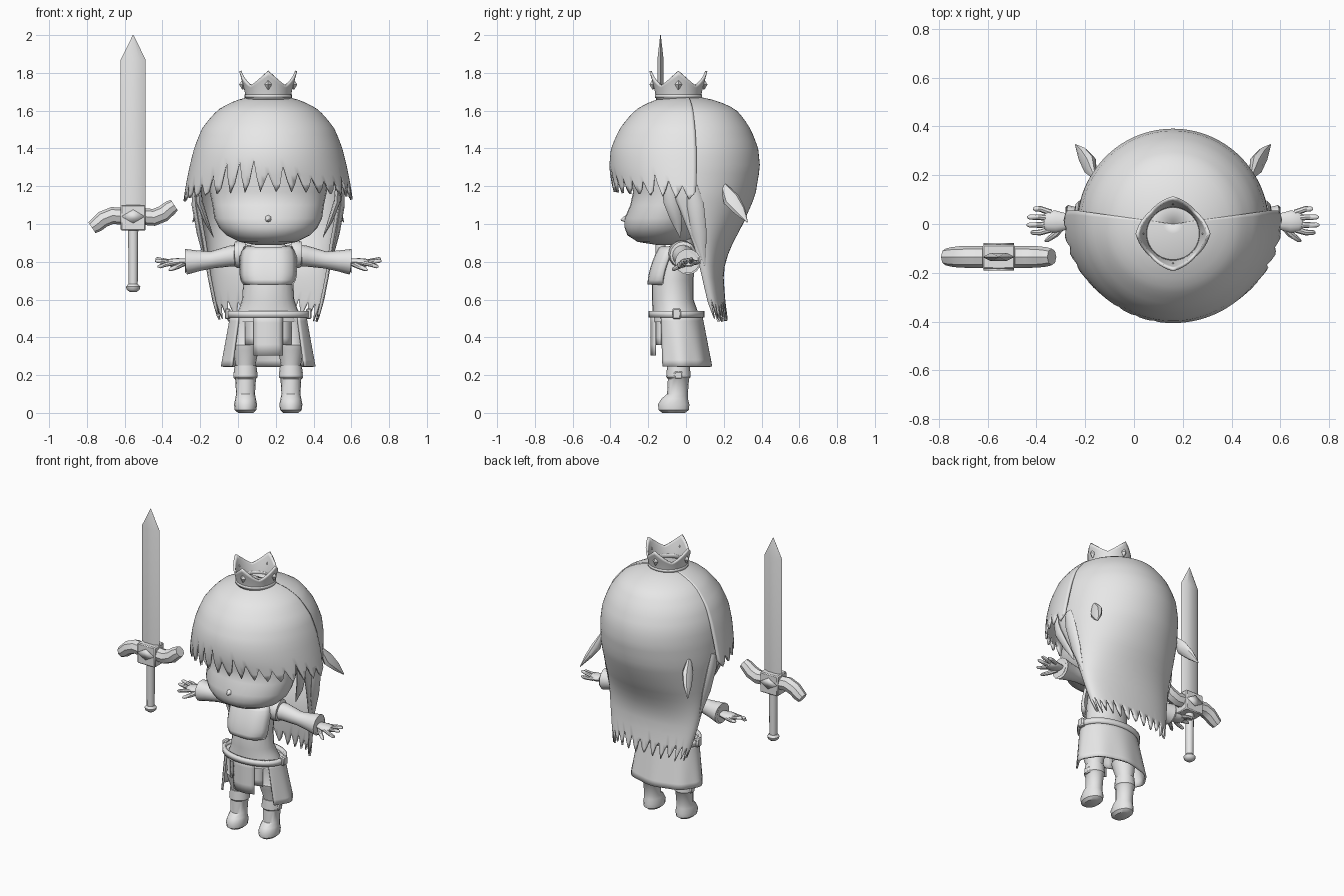
import bpy, bmesh, math, random
from mathutils import Vector

if "Cube" in bpy.data.objects:
    bpy.data.objects.remove(bpy.data.objects["Cube"])

random.seed(4)
grey = bpy.data.materials.new("plain_grey")
grey.diffuse_color = (0.8, 0.8, 0.8, 1)
grey.use_nodes = True
grey.node_tree.nodes["Principled BSDF"].inputs["Base Color"].default_value = grey.diffuse_color
BODY = (0.16, 0, 0)
SWORD = (-0.555, -0.135, 0)
TAU = math.tau


def finish(name, bm, loc, thick=0):
    bmesh.ops.remove_doubles(bm, verts=bm.verts, dist=0.0004)
    bmesh.ops.dissolve_degenerate(bm, edges=bm.edges, dist=0.0001)
    bmesh.ops.recalc_face_normals(bm, faces=bm.faces)
    me = bpy.data.meshes.new(name)
    bm.to_mesh(me)
    bm.free()
    me.materials.append(grey)
    ob = bpy.data.objects.new(name, me)
    ob.location = loc
    bpy.context.collection.objects.link(ob)
    if thick:
        m = ob.modifiers.new("thickness", 'SOLIDIFY')
        m.thickness, m.offset = thick, 0
    return ob


def skin(name, rings, loc):
    """Closed skin over a list of equal rings."""
    bm = bmesh.new()
    vs = [[bm.verts.new(p) for p in r] for r in rings]
    n = len(vs[0])
    for a, b in zip(vs, vs[1:]):
        for i in range(n):
            bm.faces.new((a[i], a[(i + 1) % n], b[(i + 1) % n], b[i]))
    bm.faces.new(vs[0])
    bm.faces.new(vs[-1])
    return finish(name, bm, loc)


def loft(name, rows, n=24, x=0, loc=BODY, power=1):
    """Stack of ellipses: rows of z, centre y, x radius, y radius."""
    sq = lambda t: math.copysign(abs(t) ** power, t)
    return skin(name, [[(x + rx * sq(math.cos(TAU * i / n)), cy + ry * sq(math.sin(TAU * i / n)), z)
                        for i in range(n)] for z, cy, rx, ry in rows], loc)


def tube(name, pts, n=10, flat=1, loc=BODY, s=1):
    """Tapered tube through points of x, y, z, radius."""
    c = [Vector((p[0] * s, p[1], p[2])) for p in pts]
    rings = []
    for k, p in enumerate(pts):
        d = (c[min(k + 1, len(c) - 1)] - c[max(k - 1, 0)]).normalized()
        a = d.cross(Vector((0, 1, 0))).normalized()
        b = a.cross(d)
        rings.append([c[k] + p[3] * (a * flat * math.cos(TAU * i / n) + b * math.sin(TAU * i / n))
                      for i in range(n)])
    return skin(name, rings, loc)


def sheet(name, fn, nu, nv, thick, loc=BODY):
    """Thickened surface from a function of column and height."""
    bm = bmesh.new()
    g = [[bm.verts.new(fn(u / nu, v / nv)) for v in range(nv + 1)] for u in range(nu + 1)]
    for u in range(nu):
        for v in range(nv):
            bm.faces.new((g[u][v], g[u + 1][v], g[u + 1][v + 1], g[u][v + 1]))
    return finish(name, bm, loc, thick)


def box(name, at, size, loc=BODY):
    bm = bmesh.new()
    bmesh.ops.create_cube(bm, size=1)
    bmesh.ops.scale(bm, vec=size, verts=bm.verts)
    bmesh.ops.translate(bm, vec=at, verts=bm.verts)
    bmesh.ops.bevel(bm, geom=bm.edges[:], offset=0.006, segments=1, affect='EDGES')
    return finish(name, bm, loc)


def hair(name, table, a0, a1, edge, cols, rows):
    """Half shell of hair following a z / centre / radius table, with a cut lower edge."""
    top, low = table[0][0], table[-1][0]

    def fn(u, v):
        z = top - (top - low) * v * v if low > 1 else top - (top - low) * v ** 1.6
        z = max(z, edge[round(u * cols)])
        t = math.sqrt(max(top - z, 0))
        for p, q in zip(table, table[1:]):
            tp, tq = math.sqrt(top - p[0]), math.sqrt(top - q[0])
            if t <= tq + 1e-6:
                f = (t - tp) / (tq - tp)
                cy, rx, ry = [p[k] + (q[k] - p[k]) * f for k in (1, 2, 3)]
                break
        a = math.radians(a0 + (a1 - a0) * u)
        return (rx * math.cos(a), cy + ry * math.sin(a), z)
    return sheet(name, fn, cols, rows, 0.014)


# Fringe: front half of the hair with pointed locks
edge = []
for i in range(73):
    if i % 4 == 0:
        mid = math.sin(math.pi * i / 72)
        notch, tip = 0.05 + mid * random.uniform(0.02, 0.15), 1.12 + 0.05 * mid
    edge.append(tip + notch * (1, 0.45, 0, 0.3)[i % 4])
hair("fringe", [(1.675, 0, 0, 0), (1.65, 0, .16, .16), (1.6, 0, .26, .26), (1.5, 0, .345, .345),
                (1.4, 0, .385, .39), (1.3, 0, .41, .4), (1.2, 0, .43, .385), (1.1, 0, .445, .36)],
     -188, 8, edge, 72, 20)

# Long back hair with a ragged hem
edge = [0.48 + (0.1, 0.04, 0, 0.05)[i % 4] + 0.03 * random.random() for i in range(61)]
hair("back_hair", [(1.67, 0, 0, 0), (1.645, 0, .16, .16), (1.6, 0, .255, .26), (1.5, 0, .335, .335),
                   (1.4, 0, .372, .375), (1.3, 0, .385, .385), (1.15, .01, .385, .35),
                   (1, .05, .36, .245), (.87, .08, .335, .145), (.75, .1, .32, .09),
                   (.6, .13, .29, .07), (.45, .17, .25, .05)], -12, 192, edge, 60, 28)

# Head and nose
loft("head", [(.89, -.1, .07, .06), (.905, -.125, .15, .13), (.94, -.13, .22, .18), (.98, -.12, .26, .205),
              (1.03, -.11, .285, .215), (1.1, -.08, .295, .215), (1.17, -.05, .31, .23),
              (1.3, -.01, .33, .31), (1.45, 0, .3, .3), (1.58, 0, .2, .2)], 32)
tube("nose", [(0, -.3, 1.03, .025), (0, -.325, 1.025, .016), (0, -.345, 1.02, .003)], 8)

for s, side in ((-1, "left"), (1, "right")):
    # Face locks and flicked tufts
    tube(side + "_face_lock", [(.37, -.1, 1.22, .03), (.365, -.08, 1.12, .04), (.33, -.05, 1.02, .03),
                               (.29, -.03, .93, .003)], 8, .45, s=s)
    tube(side + "_rear_lock", [(.39, .03, 1.2, .03), (.385, .05, 1.1, .045), (.36, .07, .95, .04),
                               (.33, .1, .78, .003)], 8, .45, s=s)
    tube(side + "_hair_tuft", [(.32, .19, 1.22, .01), (.34, .24, 1.13, .045), (.37, .285, 1.07, .032),
                               (.4, .325, 1.01, .003)], 8, .6, s=s)
    # Sleeve with flared cuff
    tube(side + "_sleeve", [(.07, -.03, .82, .06), (.14, -.02, .835, .06), (.2, -.01, .83, .055),
                            (.3, 0, .81, .045), (.37, .005, .805, .055), (.435, .01, .8, .068),
                            (.44, .01, .8, .06), (.42, .01, .8, .035)], 16, s=s)
    tube(side + "_shoulder_trim", [(.12, -.02, .84, .066), (.14, -.02, .84, .074), (.17, -.015, .837, .07),
                                   (.18, -.015, .837, .058)], 16, s=s)
    # Hand and fingers
    tube(side + "_hand", [(.4, .01, .8, .03), (.44, .01, .8, .034), (.48, .01, .797, .045),
                          (.515, .01, .795, .043), (.53, .01, .795, .03)], 12, .5, s=s)
    for k, (y, z, tip) in enumerate(((-.035, .775, .585), (-.004, .805, .6), (.028, .815, .598), (.062, .8, .575))):
        tube(f"{side}_finger_{k + 1}", [(.5, .01 + (y - .01) * .7, .795, .013), (.545, y, (z + .795) / 2, .012),
                                        (tip - .01, y, z, .01), (tip, y, z, .004)], 8, s=s)
    tube(side + "_thumb", [(.45, -.005, .79, .015), (.48, -.04, .775, .014), (.515, -.065, .76, .01),
                           (.525, -.07, .755, .004)], 8, s=s)
    # Leg and boot
    loft(side + "_leg", [(.2, -.04, .05, .05), (.26, -.04, .054, .055), (.33, -.05, .068, .07),
                         (.36, -.05, .075, .076), (.37, -.05, .068, .07), (.52, -.05, .085, .09)], 16, s * .12)
    loft(side + "_boot", [(0, -.065, .04, .06), (.015, -.065, .057, .08), (.045, -.065, .061, .083),
                          (.075, -.06, .055, .07), (.1, -.045, .05, .055), (.18, -.04, .055, .056),
                          (.19, -.04, .064, .065), (.215, -.04, .062, .063), (.25, -.04, .058, .06)], 16, s * .12)
    box(side + "_boot_strap", (s * .175, -.04, .2), (.02, .045, .04))
    box(side + "_belt_buckle", (s * .215, -.05, .525), (.03, .045, .055))

# Torso, chest plate and belt
loft("torso", [(.48, -.05, .19, .13), (.55, -.06, .155, .118), (.6, -.07, .138, .11), (.7, -.07, .132, .11),
               (.8, -.055, .135, .1), (.86, -.035, .13, .08), (.89, -.02, .09, .06), (.95, -.02, .06, .05)])
sheet("chest_plate", lambda u, v: ((2 * u - 1) * (.145 - .02 * abs(2 * v - 1) ** 4),
                                   -.195 + .06 * v ** 1.7 + .07 * (2 * u - 1) ** 4, .68 + .195 * v), 12, 8, .018)
sheet("belt", lambda u, v: (.207 * math.cos(TAU * u), -.05 + .138 * math.sin(TAU * u), .505 + .035 * v),
      36, 1, .02)


# Skirt, open at the front, with a hanging panel
def skirt(u, v):
    a = math.radians(-128 + 256 * u)
    fold = 1 + .02 * v * math.cos(8 * a)
    return ((.195 + .045 * v) * fold * math.sin(a), -.05 + .025 * v + (.13 + .025 * v) * fold * math.cos(a),
            .52 - .275 * v)


sheet("skirt", skirt, 48, 8, .012)
sheet("front_panel", lambda u, v: ((2 * u - 1) * .077, -.183 + .02 * (2 * u - 1) ** 2, .535 - .23 * v), 6, 4, .01)
sheet("under_panel", lambda u, v: ((2 * u - 1) * .12, -.165 + .03 * (2 * u - 1) ** 2, .52 - .16 * v), 6, 4, .01)


# Crown with four points and gems
def crown(u, v):
    peak = abs((u * 4) % 1 - .5) * 2
    z = 1.66 + (.075 + .075 * peak ** 1.3) * v
    r = .112 + .036 * ((z - 1.66) / .15) ** 1.3
    return (r * math.cos(TAU * u), -.04 + r * math.sin(TAU * u), z)


sheet("crown", crown, 48, 6, .012)
sheet("crown_rim", lambda u, v: (.117 * math.cos(TAU * u), -.04 + .117 * math.sin(TAU * u), 1.668 + .018 * v),
      36, 1, .016)
for k in range(4):
    a = TAU * k / 4
    x, y = .135 * math.cos(a), -.04 + .135 * math.sin(a)
    loft(f"crown_gem_{k + 1}", [(1.712, y, .003, .003), (1.738, y, .019, .019), (1.764, y, .003, .003)], 4, x)

# Sword
loft("blade", [(1.06, 0, .066, .019), (1.87, 0, .066, .019), (2, 0, .002, .002)], 6, loc=SWORD)
box("guard_block", (0, 0, 1.033), (.132, .1, .135), SWORD)
for s, side in ((-1, "left"), (1, "right")):
    tube(side + "_guard", [(s * .05, 0, 1.04, .045), (s * .11, 0, 1.035 + (s < 0) * .01, .045),
                           (s * .16, 0, 1.04 + s * .015, .044), (s * .195, 0, 1.04 + s * .045, .04),
                           (s * .218, 0, 1.04 + s * .06, .034)], 8, loc=SWORD)
    y = s * .052
    sheet(side + "_guard_diamond", lambda u, v: ((u + v - 1) * .062, y, 1.04 + (u - v) * .036), 1, 1, .009, SWORD)
loft("grip", [(.67, 0, .024, .024), (.97, 0, .027, .027)], 12, loc=SWORD)
loft("pommel", [(.64, 0, .018, .018), (.652, 0, .034, .034), (.668, 0, .038, .038), (.682, 0, .026, .026)],
     12, loc=SWORD)

# Smooth shading with crisp edges
for ob in bpy.context.scene.objects:
    ob.select_set(True)
    bpy.context.view_layer.objects.active = ob
bpy.ops.object.shade_smooth_by_angle(angle=math.radians(40))
